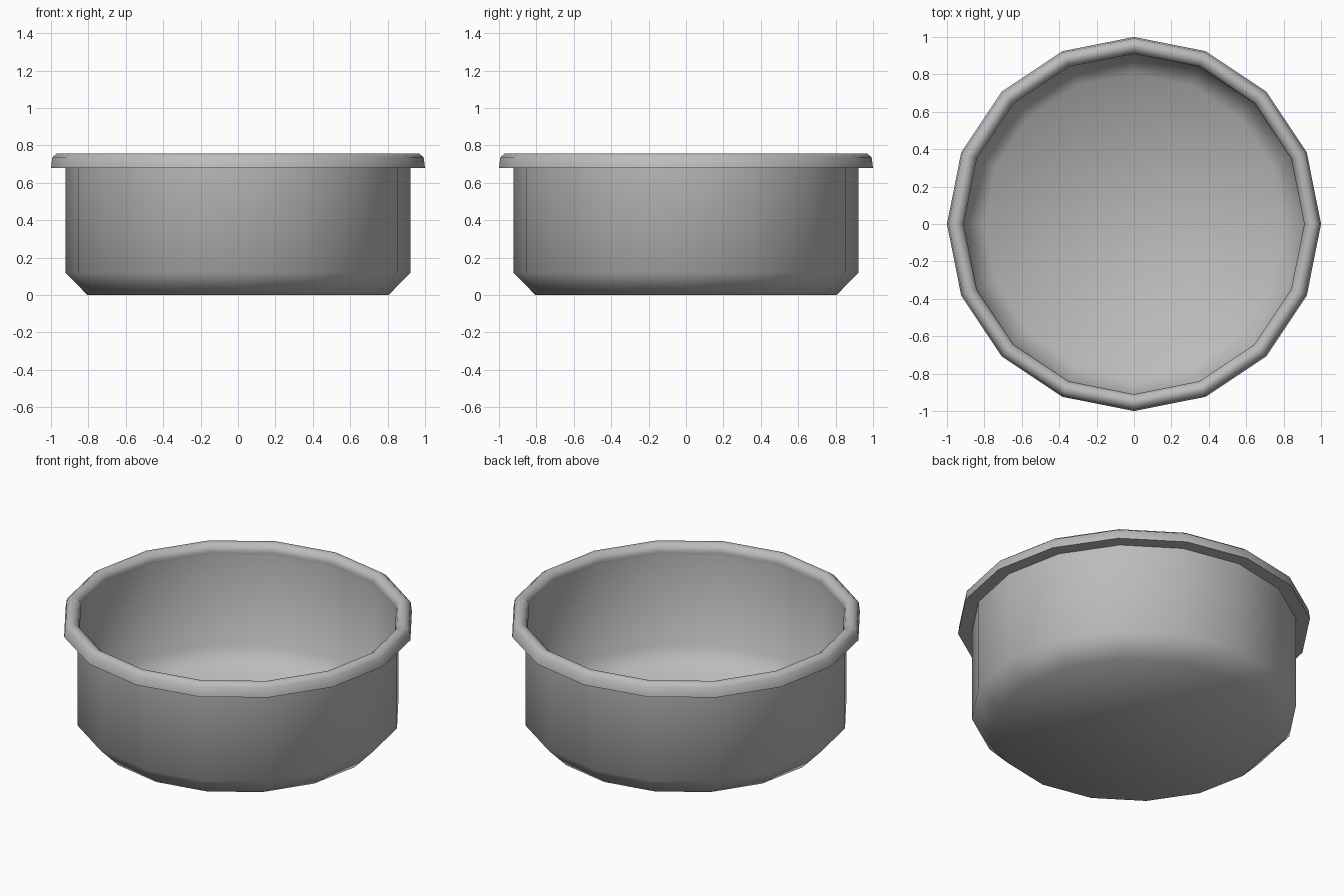
import bpy
import bmesh
import math

SIDES = 16

cube = bpy.data.objects.get("Cube")
if cube:
    bpy.data.objects.remove(cube, do_unlink=True)

# Single grey material
grey = bpy.data.materials.new("plain grey")
grey.use_nodes = True
colour = (0.5, 0.5, 0.5, 1)
grey.diffuse_color = colour
grey.node_tree.nodes["Principled BSDF"].inputs["Base Color"].default_value = colour


def lathe(name, profile, closed):
    """Turn a radius/height profile around z; open ends are capped."""
    bm = bmesh.new()
    rings = []
    for r, z in profile:
        angles = [math.tau * i / SIDES for i in range(SIDES)]
        rings.append([bm.verts.new((r * math.cos(a), r * math.sin(a), z)) for a in angles])
    pairs = list(zip(rings, rings[1:]))
    if closed:
        pairs.append((rings[-1], rings[0]))
    else:
        bm.faces.new(rings[0])
        bm.faces.new(rings[-1])
    for low, high in pairs:
        for i in range(SIDES):
            j = (i + 1) % SIDES
            bm.faces.new((low[i], low[j], high[j], high[i]))
    bmesh.ops.recalc_face_normals(bm, faces=bm.faces)
    mesh = bpy.data.meshes.new(name)
    bm.to_mesh(mesh)
    bm.free()
    mesh.materials.append(grey)
    obj = bpy.data.objects.new(name, mesh)
    bpy.context.collection.objects.link(obj)
    bpy.ops.object.select_all(action="DESELECT")
    obj.select_set(True)
    bpy.context.view_layer.objects.active = obj
    bpy.ops.object.shade_smooth_by_angle(angle=math.radians(60))
    return obj


# Thin-walled bowl with a chamfered foot: outside up, then inside down
lathe("bowl", [(0.805, 0), (0.922, 0.12), (0.922, 0.72),
               (0.914, 0.72), (0.914, 0.123), (0.802, 0.008)], closed=False)

# Rounded rim overhanging the wall
lathe("rim", [(0.918, 0.68), (1.0, 0.68), (0.992, 0.738), (0.966, 0.758),
              (0.944, 0.758), (0.92, 0.742), (0.91, 0.715)], closed=True)
